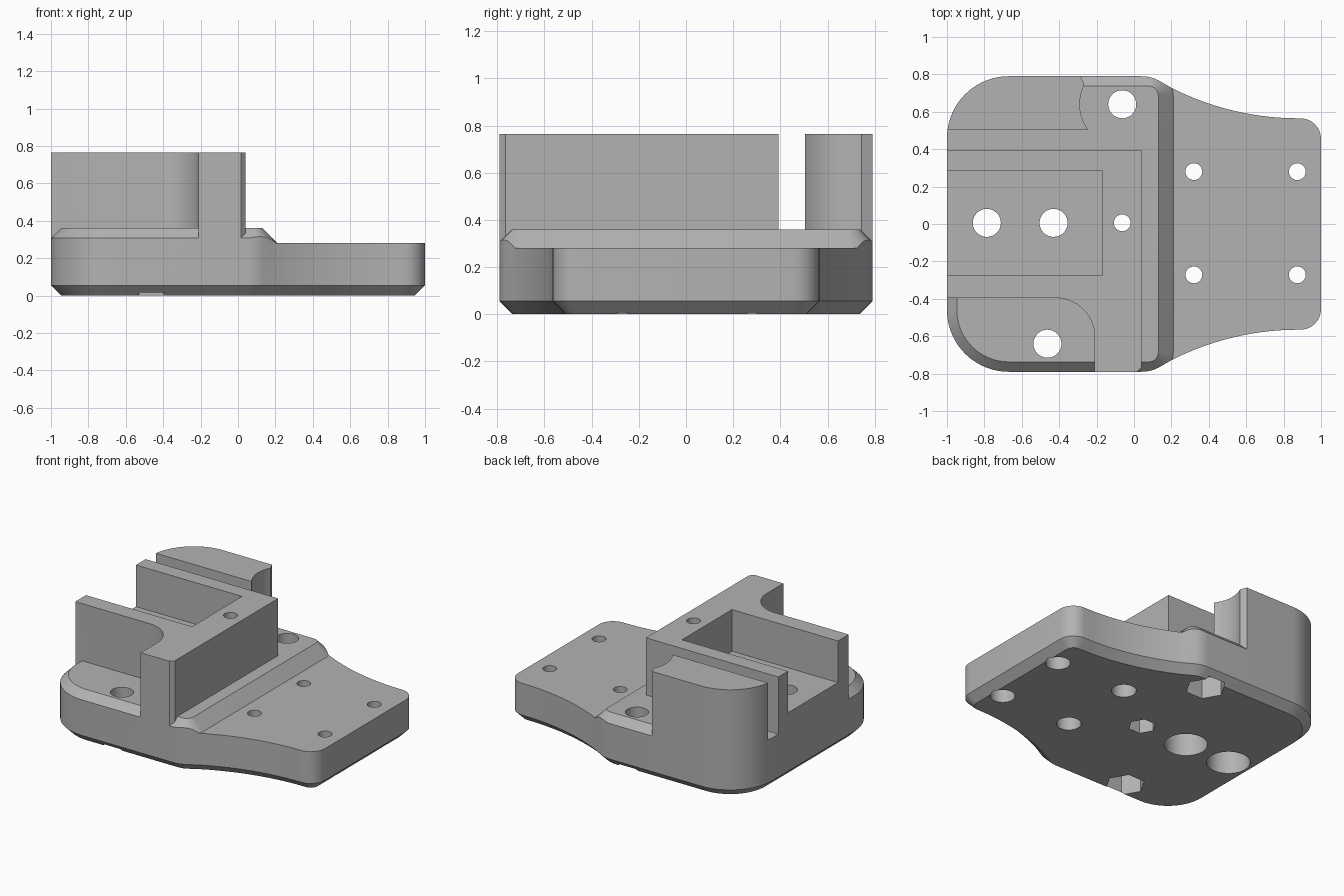
import bpy
import bmesh
from math import sin, cos, pi, radians
from mathutils import Vector

default = bpy.data.objects.get("Cube")
if default:
    bpy.data.objects.remove(default, do_unlink=True)

grey = bpy.data.materials.new("plain_grey")
grey.use_nodes = True
GREY = (0.45, 0.45, 0.45, 1)
grey.diffuse_color = GREY
grey.node_tree.nodes["Principled BSDF"].inputs["Base Color"].default_value = GREY


def arc(cx, cy, r, start, end, steps=12):
    """Points along an arc, angles in degrees."""
    angles = [radians(start + (end - start) * i / steps) for i in range(steps + 1)]
    return [(cx + r * cos(a), cy + r * sin(a)) for a in angles]


def inset(points, d):
    """Move a counter-clockwise outline inwards by d."""
    result = []
    n = len(points)
    for i in range(n):
        a, b, c = (Vector(points[(i + k) % n]) for k in (-1, 0, 1))
        e, f = (b - a).normalized(), (c - b).normalized()
        m = Vector((-e.y - f.y, e.x + f.x)).normalized()
        p = b + m * d / m.dot(Vector((-e.y, e.x)))
        result.append((p.x, p.y))
    return result


def loft(name, layers):
    """Closed solid through equal-length outlines, given as (z, points)."""
    bm = bmesh.new()
    rings = [[bm.verts.new((x, y, z)) for x, y in pts] for z, pts in layers]
    n = len(rings[0])
    for low, high in zip(rings, rings[1:]):
        for i in range(n):
            j = (i + 1) % n
            bm.faces.new((low[i], low[j], high[j], high[i]))
    bm.faces.new(rings[0][::-1])
    bm.faces.new(rings[-1])
    bmesh.ops.recalc_face_normals(bm, faces=bm.faces)
    mesh = bpy.data.meshes.new(name)
    bm.to_mesh(mesh)
    bm.free()
    mesh.materials.append(grey)
    obj = bpy.data.objects.new(name, mesh)
    bpy.context.collection.objects.link(obj)
    return obj


def prism(name, points, z0, z1):
    return loft(name, [(z0, points), (z1, points)])


def rect(x0, x1, y0, y1):
    return [(x0, y0), (x1, y0), (x1, y1), (x0, y1)]


def combine(target, other, operation):
    """Apply a boolean and discard the helper solid."""
    mod = target.modifiers.new("cut", 'BOOLEAN')
    mod.operation = operation
    mod.solver = 'EXACT'
    mod.object = other
    bpy.context.view_layer.objects.active = target
    bpy.ops.object.modifier_apply(modifier=mod.name)
    bpy.data.objects.remove(other, do_unlink=True)


# Plan outline: back half from the right end round to the left, then mirrored
flare_r = 1.5
back = arc(0.89, 0.455, 0.11, 0, 90, 8)
back += arc(0.88, 0.565 + flare_r, flare_r, -90, -117, 14)[1:]
back += arc(0.04, 0.59, 0.2, 63, 90, 6)
back += arc(-0.67, 0.46, 0.33, 90, 180, 18)
outline = back + [(x, -y) for x, y in reversed(back)]
body = loft("mount_body", [(0, inset(outline, 0.055)), (0.055, outline), (1.0, outline)])

# Low plate with the raised, chamfered step on it
levels = prism("low_plate", rect(-1.5, 1.5, -1.2, 1.2), -0.2, 0.28)
step = (arc(0.08, 0.687, 0.05, 0, 90, 8) + arc(-0.67, 0.46, 0.277, 90, 180, 18)
        + arc(-0.67, -0.46, 0.277, 180, 270, 18) + arc(0.08, -0.687, 0.05, 270, 360, 8))
combine(levels, loft("raised_step", [(0.2, inset(step, -0.16)), (0.36, step)]), 'UNION')
combine(levels, prism("slot_floor", rect(-1.3, -0.35, 0.3, 0.6), 0.1, 0.36), 'UNION')

# Tall channel block with its front arm and inner fillet
channel = [(-1.3, 0.393), (-1.3, -0.395)]
channel += arc(-0.42, -0.605, 0.21, 90, 0, 14)
channel += [(-0.21, -0.9), (-0.095, -0.9), (0.04, -0.765), (0.04, 0.393)]
combine(levels, prism("channel_block", channel[::-1], 0.1, 0.765), 'UNION')

# Rear block, scooped around the rear bolt
scoop = arc(-0.06, 0.64, 0.23, 216, 153, 12)
rear = [(-1.3, 0.505)] + scoop + [(-0.335, 0.9), (-1.3, 0.9)]
combine(levels, prism("rear_block", rear, 0.1, 0.765), 'UNION')

combine(body, levels, 'INTERSECT')

# Open pocket in the channel block
combine(body, prism("pocket", rect(-1.3, -0.168, -0.275, 0.285), 0.47, 1.2), 'DIFFERENCE')


def drill(x, y, r, sink_r, depth, sides=32):
    """Through hole with a wider round or hexagonal recess underneath."""
    combine(body, prism("bore", arc(x, y, r, 0, 348.75, 31), -0.2, 1.2), 'DIFFERENCE')
    ring = arc(x, y, sink_r, 0, 360 - 360 / sides, sides - 1)
    combine(body, prism("recess", ring, -0.2, depth), 'DIFFERENCE')


# Plate screws, channel bolts and nut traps
for x in (0.32, 0.873):
    for y in (-0.272, 0.28):
        drill(x, y, 0.045, 0.08, 0.14)
for x in (-0.787, -0.43):
    drill(x, 0.006, 0.075, 0.14, 0.3)
drill(-0.063, 0.006, 0.045, 0.09, 0.15, 6)
drill(-0.063, 0.64, 0.075, 0.13, 0.15, 6)
drill(-0.463, -0.64, 0.075, 0.13, 0.15, 6)

# Smooth curved walls, keep the edges crisp
bpy.ops.object.select_all(action='DESELECT')
body.select_set(True)
bpy.context.view_layer.objects.active = body
bpy.ops.object.shade_smooth_by_angle(angle=radians(25))
